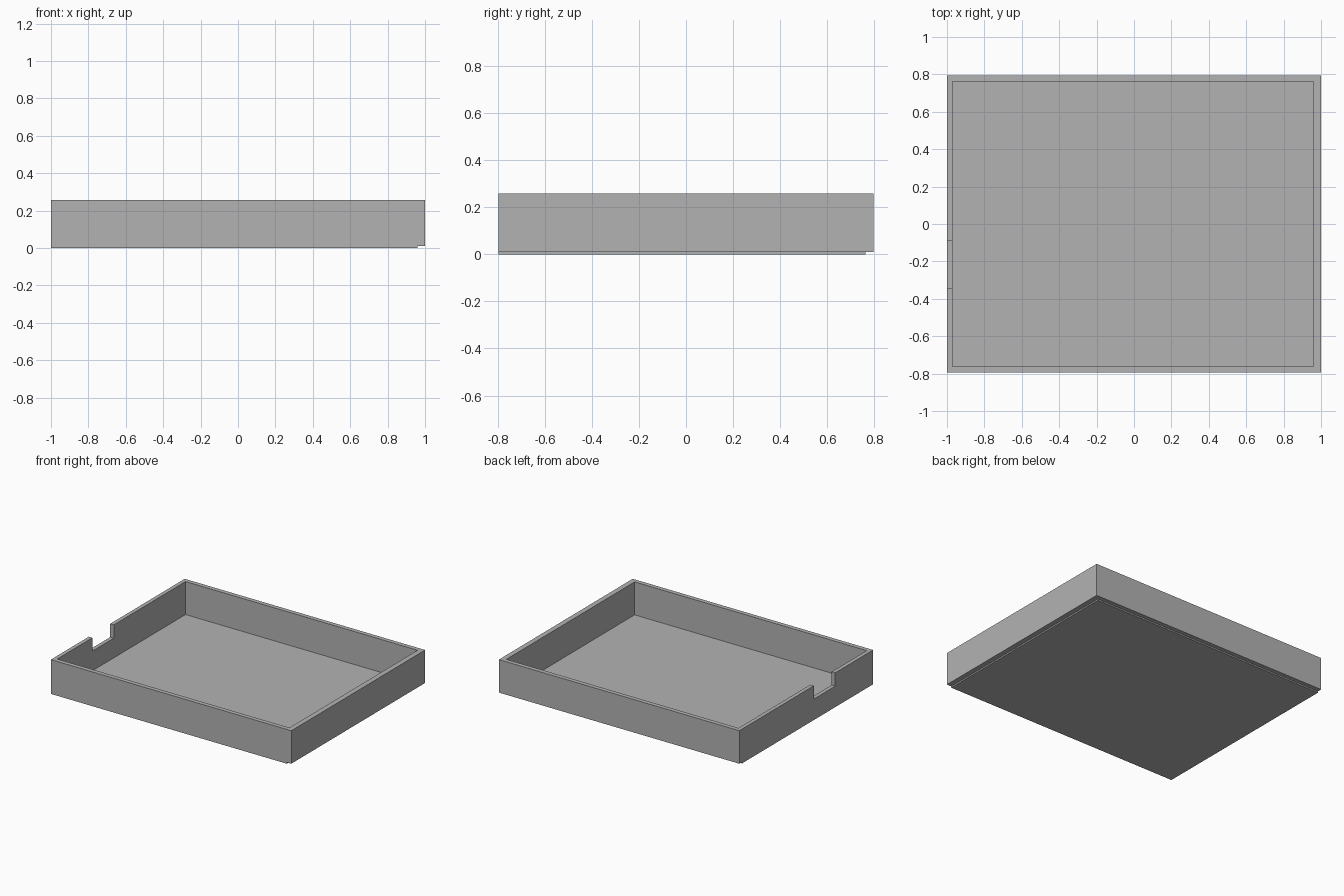
import bpy
import bmesh

default = bpy.data.objects.get("Cube")
if default:
    bpy.data.objects.remove(default, do_unlink=True)

# Main dimensions
HALF_X, HALF_Y = 1.0, 0.795
WALL_BOTTOM, WALL_TOP = 0.01, 0.258
INNER_LEFT, INNER_RIGHT, INNER_Y = -0.97, 0.961, 0.762
NOTCH_Y, NOTCH_Z = (-0.345, -0.09), 0.158

grey = bpy.data.materials.new("light_grey")
grey.use_nodes = True
colour = (0.45, 0.45, 0.45, 1)
grey.diffuse_color = colour
grey.node_tree.nodes["Principled BSDF"].inputs["Base Color"].default_value = colour


def box(name, xs, ys, zs):
    """Box spanning the given ranges on each axis."""
    mesh = bpy.data.meshes.new(name)
    bm = bmesh.new()
    bmesh.ops.create_cube(bm, size=1)
    for v in bm.verts:
        v.co = [r[0] if c < 0 else r[1] for c, r in zip(v.co, (xs, ys, zs))]
    bm.to_mesh(mesh)
    bm.free()
    mesh.materials.append(grey)
    obj = bpy.data.objects.new(name, mesh)
    bpy.context.collection.objects.link(obj)
    return obj


def cut(target, cutter):
    """Subtract the cutter from the target, then discard it."""
    cutter.hide_render = True
    mod = target.modifiers.new("cut", "BOOLEAN")
    mod.operation = "DIFFERENCE"
    mod.solver = "EXACT"
    mod.object = cutter
    bpy.context.view_layer.objects.active = target
    bpy.ops.object.modifier_apply(modifier=mod.name)
    bpy.data.objects.remove(cutter, do_unlink=True)


# Surrounding walls, hollowed out, with a notch in the -x wall
walls = box("tray_walls", (-HALF_X, HALF_X), (-HALF_Y, HALF_Y), (WALL_BOTTOM, WALL_TOP))
cut(walls, box("hollow_cutter", (INNER_LEFT, INNER_RIGHT), (-INNER_Y, INNER_Y), (-1, 1)))
cut(walls, box("notch_cutter", (-HALF_X - 0.1, INNER_LEFT + 0.1), NOTCH_Y, (NOTCH_Z, 1)))

# Thin floor plate, flush at the front and -x sides, stepped in at the others
box("tray_floor", (-HALF_X, INNER_RIGHT), (-HALF_Y, INNER_Y), (0, WALL_BOTTOM))
